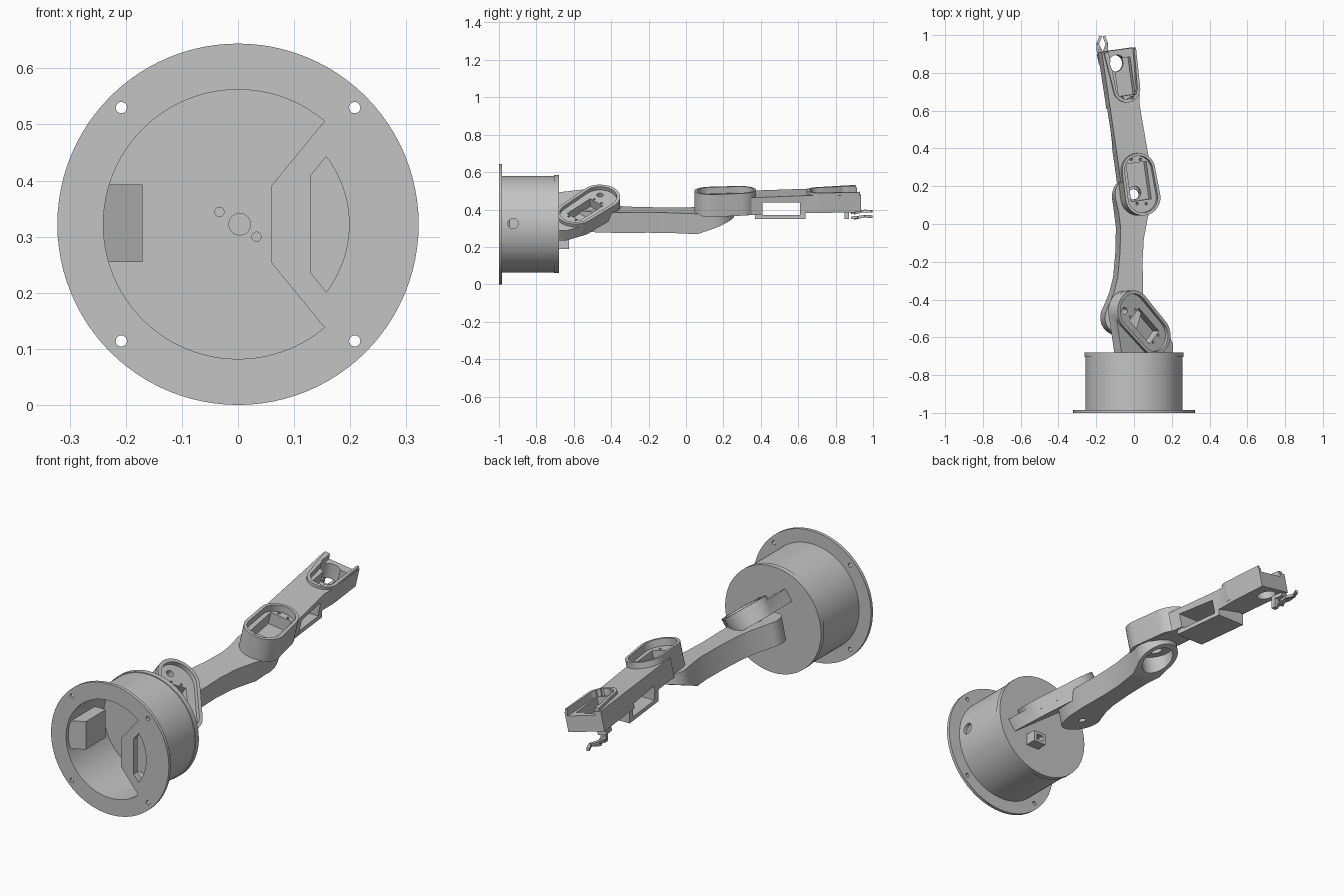
import bpy, bmesh
from math import cos, sin, pi, radians
from mathutils import Matrix, Vector
from mathutils.geometry import convex_hull_2d

if "Cube" in bpy.data.objects:
    bpy.data.objects.remove(bpy.data.objects["Cube"])

grey = bpy.data.materials.new("plain grey")
grey.use_nodes = True
COLOUR = (0.55, 0.55, 0.55, 1)
grey.diffuse_color = COLOUR
grey.node_tree.nodes["Principled BSDF"].inputs["Base Color"].default_value = COLOUR
parts = []


def frame(origin, axis, degrees):
    return Matrix.Translation(origin) @ Matrix.Rotation(radians(degrees), 4, axis)


def arc(x, y, r, start=0, end=2 * pi, n=48):
    return [(x + r * cos(start + (end - start) * i / n),
             y + r * sin(start + (end - start) * i / n)) for i in range(n + 1)]


def disc(x, y, r, n=48):
    return arc(x, y, r, n=n)[:-1]


def hull(*circles):
    """Outline wrapped round circles; radius 0 gives a plain corner."""
    pts = []
    for x, y, r in circles:
        pts += disc(x, y, r) if r else [(x, y)]
    return [pts[i] for i in convex_hull_2d([Vector(p) for p in pts])]


def rect(x, y, hx, hy, degrees=0):
    turn = Matrix.Rotation(radians(degrees), 2)
    return [tuple(turn @ Vector((sx * hx, sy * hy)) + Vector((x, y)))
            for sx, sy in ((-1, -1), (1, -1), (1, 1), (-1, 1))]


def prism(name, outlines, low, high, place):
    """Extrude one or more outlines between two heights of a frame."""
    if not isinstance(outlines[0], list):
        outlines = [outlines]
    bm = bmesh.new()
    for outline in outlines:
        face = bm.faces.new([bm.verts.new((x, y, low)) for x, y in outline])
        out = bmesh.ops.extrude_face_region(bm, geom=[face])
        for v in out["geom"]:
            if isinstance(v, bmesh.types.BMVert):
                v.co.z = high
    bmesh.ops.recalc_face_normals(bm, faces=bm.faces)
    bm.transform(place)
    mesh = bpy.data.meshes.new(name)
    bm.to_mesh(mesh)
    bm.free()
    obj = bpy.data.objects.new(name, mesh)
    bpy.context.collection.objects.link(obj)
    parts.append(obj)
    return obj


def combine(obj, operation, *others):
    for other in others:
        mod = obj.modifiers.new(operation, "BOOLEAN")
        mod.operation, mod.solver, mod.object = operation, "EXACT", other
        bpy.context.view_layer.update()
        deps = bpy.context.evaluated_depsgraph_get()
        mesh = bpy.data.meshes.new_from_object(obj.evaluated_get(deps))
        obj.modifiers.clear()
        obj.data = mesh
        parts.remove(other)
        bpy.data.objects.remove(other)


def bar(name, a, b, size):
    """Square bar between two points."""
    a, b = Vector(a), Vector(b)
    place = Matrix.Translation(a) @ (b - a).to_track_quat("Z", "Y").to_matrix().to_4x4()
    return prism(name, rect(0, 0, size, size), 0, (b - a).length, place)


# Base drum, lying on its side with the open end to the front
base = frame((0, -1, 0.322), "X", -90)
drum = prism("base_drum", disc(0, 0, 0.258, 96), 0.005, 0.295, base)
flange = prism("flange", disc(0, 0, 0.322, 96), 0, 0.016, base)
combine(drum, "UNION", flange)
combine(drum, "DIFFERENCE",
        prism("bore", disc(0, 0, 0.24, 96), -0.1, 0.4, base),
        prism("bolt_holes", [disc(sx * 0.208, sy * 0.208, 0.01, 20)
                             for sx in (-1, 1) for sy in (-1, 1)], -0.1, 0.1, base),
        prism("cable_hole", disc(0, 0, 0.028, 32), 0.1, 0.4, frame((0, -0.925, 0.325), "Y", 90)))

# Cover plate with a curved slot across part of the opening
cover = prism("base_cover", arc(0, 0, 0.245, -0.874, 0.874) + [(0.06, 0.069), (0.06, -0.069)],
              0, 0.03, base)
combine(cover, "DIFFERENCE",
        prism("slot", arc(0, 0, 0.198, -0.655, 0.655) + [(0.13, 0.087), (0.13, -0.087)],
              -0.1, 0.1, base))

# Housing on the inner wall
prism("inner_housing", [(-0.245, -0.985), (-0.17, -0.945), (-0.17, -0.79), (-0.245, -0.79)],
      0.255, 0.393, Matrix())

# Turntable with its shaft end and two screws inside
prism("turntable", disc(0, 0, 0.262, 96), 0.295, 0.32, base)
prism("shaft_end", disc(0.003, 0, 0.02), 0.288, 0.296, base)
for side in (-1, 1):
    prism("inner_screw", disc(0.033 * side, 0.022 * side, 0.009, 20), 0.285, 0.296, base)

# Small cable clip on the turntable
clip = prism("cable_clip", rect(0.06, 0.105, 0.035, 0.028), 0.31, 0.375, base)
combine(clip, "DIFFERENCE", prism("clip_hole", rect(0.06, 0.105, 0.018, 0.014), 0.3, 0.5, base))

# Shoulder: tilted slab with a raised rim round the motor pocket
tilted = frame((0, -0.46, 0.468), "Y", 37)
shoulder = prism("shoulder", hull((0, 0, 0.106), (0.14, -0.13, 0.1), (-0.065, -0.14, 0),
                                  (-0.065, -0.23, 0), (0.275, -0.18, 0), (0.275, -0.23, 0)),
                 -0.085, -0.02, tilted)
rim = prism("rim", hull((0, 0, 0.108), (0.14, -0.13, 0.102)), -0.05, 0, tilted)
combine(shoulder, "UNION", rim)
combine(shoulder, "DIFFERENCE",
        prism("recess", hull((0, 0, 0.09), (0.14, -0.13, 0.085)), -0.022, 0.1, tilted),
        prism("pocket", rect(0.085, -0.08, 0.09, 0.046, -43), -0.075, 0.1, tilted),
        prism("axle_hole", disc(-0.045, 0.0, 0.018, 24), -0.3, 0.1, tilted),
        prism("screw_holes", [disc(0.085 + a * 0.076 - b * 0.017, -0.08 - a * 0.068 - b * 0.019,
                                   0.006, 12) for a in (-1, 1) for b in (-1, 1)],
              -0.04, 0.1, tilted))

# Upper arm: one waisted outline with a knuckle end and an open elbow cup
lower = frame((0, 0, 0.34), "Y", 13)
ELBOW = (-0.012, 0.155)
arm = prism("upper_arm",
            arc(-0.075, -0.495, 0.095, radians(150), radians(330), 30)
            + [(0.03, -0.46), (0.038, -0.35), (0.034, -0.2), (0.041, -0.08), (0.062, 0.03)]
            + arc(*ELBOW, 0.103, radians(-25), radians(200), 40)
            + [(-0.095, 0.06), (-0.085, -0.02), (-0.088, -0.15), (-0.1, -0.28),
               (-0.12, -0.36), (-0.145, -0.42)], -0.058, 0.053, lower)
slope = lower @ frame((0, 0.06, -0.058), "X", 22)
combine(arm, "DIFFERENCE",
        prism("underside_slope", rect(0, 0.3, 0.3, 0.3), -0.3, 0, slope),
        prism("cup", disc(*ELBOW, 0.078), -0.2, 0.03, lower),
        prism("axle_hole", disc(*ELBOW, 0.03, 24), -0.2, 0.2, lower),
        prism("knuckle_hole", disc(-0.07, -0.48, 0.018, 24), -0.3, 0.3, lower))

# Forearm: tapered body with two rimmed motor pockets and a side window
upper = frame((0, 0, 0.45), "Y", 13)
forearm = prism("forearm", [(-0.078, 0.22), (0.1, 0.22), (0.068, 0.38), (0.022, 0.64),
                            (0.022, 0.74), (0.003, 0.935), (-0.182, 0.91), (-0.143, 0.66),
                            (-0.092, 0.32)], -0.065, 0.03, upper)
combine(forearm, "UNION",
        prism("elbow_rim", hull((0.035, 0.14, 0.095), (0.012, 0.285, 0.09)), -0.062, 0.06, upper),
        prism("wrist_rim", hull((-0.048, 0.715, 0.072), (-0.172, 0.905, 0), (0.001, 0.93, 0)),
              -0.05, 0.044, upper),
        prism("window_frame", [(-0.11, 0.37), (0.04, 0.37), (0.01, 0.64), (-0.14, 0.64)],
              0.35, 0.41, Matrix()))
combine(forearm, "DIFFERENCE",
        prism("elbow_recess", hull((0.035, 0.14, 0.08), (0.012, 0.285, 0.076)), 0.025, 0.2, upper),
        prism("wrist_recess", hull((-0.05, 0.72, 0.058), (-0.158, 0.96, 0), (-0.012, 0.96, 0)),
              0.012, 0.2, upper),
        prism("elbow_pocket", rect(0.02, 0.225, 0.055, 0.1, 8), -0.035, 0.2, upper),
        prism("wrist_pocket", rect(-0.055, 0.78, 0.045, 0.1, 8), -0.04, 0.2, upper),
        prism("wrist_hole", disc(-0.095, 0.85, 0.045), -0.2, 0.2, upper),
        prism("elbow_hole", disc(0.01, 0.165, 0.035), -0.2, 0.2, upper),
        prism("window", rect(0, 0.51, 0.4, 0.1), 0.37, 0.438, Matrix()),
        prism("screw_holes", [disc(x + s * 0.025, y, 0.007, 12) for s in (-1, 1)
                              for x, y in ((0.036, 0.108), (0.004, 0.342), (-0.043, 0.668))],
              -0.02, 0.2, upper))

# Small gripper below the wrist
prism("gripper_palm", rect(-0.155, 0.875, 0.022, 0.03, 12), -0.085, -0.068, upper)
bar("gripper_stem", (-0.155, 0.86, 0.35), (-0.155, 0.86, 0.40), 0.012)
for side, drop in ((-1, 0.014), (1, -0.014)):
    path = [(-0.168 + side * x, y, 0.37 + drop + z) for x, y, z in
            ((0.01, 0.885, 0), (0.024, 0.92, 0.003), (0.024, 0.955, 0.008), (0.008, 0.995, 0.006))]
    for a, b in zip(path, path[1:]):
        bar("gripper_finger", a, b, 0.007)
    bar("gripper_link", (-0.165, 0.9, 0.365 + drop), path[2], 0.005)

# One colour and crisp smooth shading throughout
bpy.ops.object.select_all(action="DESELECT")
for obj in parts:
    obj.data.materials.clear()
    obj.data.materials.append(grey)
    obj.select_set(True)
bpy.context.view_layer.objects.active = parts[0]
bpy.ops.object.shade_smooth_by_angle(angle=radians(30))
